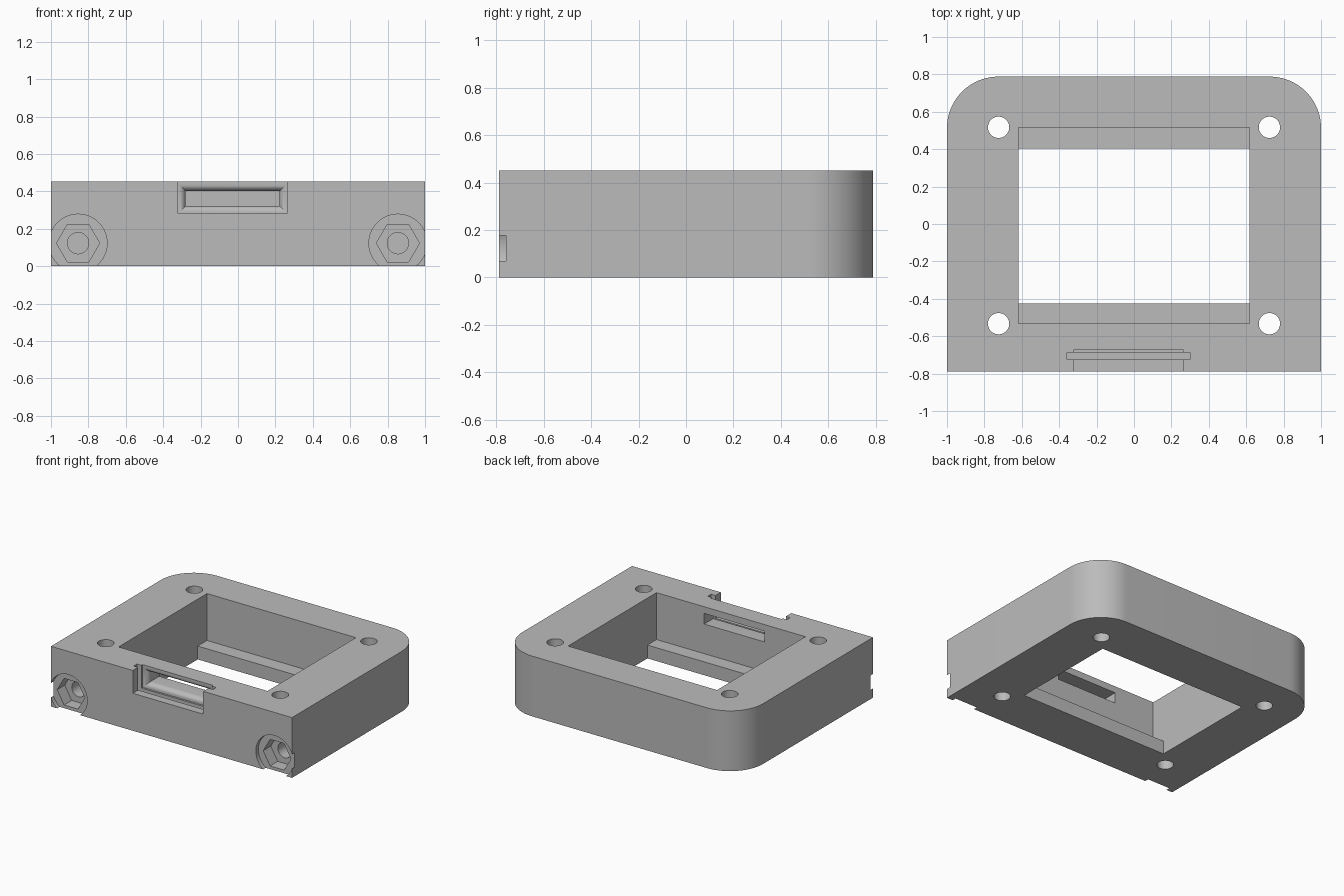
import bpy, bmesh
from math import sin, cos, pi
from mathutils import Vector

if "Cube" in bpy.data.objects:
    bpy.data.objects.remove(bpy.data.objects["Cube"], do_unlink=True)

W, D, H = 1.0, 0.788, 0.452        # half width, half depth, height
CORNER = 0.275                     # rear corner radius


def loft(name, rings):
    """Closed solid through a list of matching point rings."""
    bm = bmesh.new()
    vs = [[bm.verts.new(p) for p in ring] for ring in rings]
    n = len(vs[0])
    for a, b in zip(vs, vs[1:]):
        for i in range(n):
            j = (i + 1) % n
            bm.faces.new((a[i], a[j], b[j], b[i]))
    bm.faces.new(vs[0])
    bm.faces.new(vs[-1])
    bmesh.ops.recalc_face_normals(bm, faces=bm.faces)
    mesh = bpy.data.meshes.new(name)
    bm.to_mesh(mesh)
    bm.free()
    obj = bpy.data.objects.new(name, mesh)
    bpy.context.collection.objects.link(obj)
    return obj


def prism(name, outline, axis, lo, hi):
    """Extrude a 2D outline along the x, y or z axis."""
    def place(p, h):
        c = list(p)
        c.insert("xyz".index(axis), h)
        return Vector(c)
    return loft(name, [[place(p, h) for p in outline] for h in (lo, hi)])


def polygon(cx, cy, r, n):
    return [(cx + r * cos(2 * pi * i / n), cy + r * sin(2 * pi * i / n)) for i in range(n)]


def rect(x0, x1, y0, y1):
    return [(x0, y0), (x1, y0), (x1, y1), (x0, y1)]


# Frame body: square front corners, rounded rear corners
steps = 20
arc = [(W - CORNER + CORNER * cos(t), D - CORNER + CORNER * sin(t))
       for t in (pi / 2 * i / steps for i in range(steps + 1))]
outline = [(-W, -D), (W, -D)] + arc + [(-x, y) for x, y in reversed(arc)]
body = prism("frame_body", outline, "z", 0, H)

cutters = []

# Window with a ledge along its front and rear edges
ledge = 0.1
window = [(-0.425, -0.2), (0.405, -0.2), (0.405, ledge), (0.515, ledge),
          (0.515, 0.7), (-0.533, 0.7), (-0.533, ledge), (-0.425, ledge)]
cutters.append(prism("window_cutter", window, "x", -0.618, 0.618))

# Four vertical screw holes
for x in (-0.724, 0.724):
    for y in (-0.533, 0.517):
        cutters.append(prism("screw_hole_cutter", polygon(x, y, 0.057, 40), "z", -0.2, 0.7))

# Front bolt seats: washer recess, hexagonal nut pocket, blind bore
for x in (-0.855, 0.855):
    for r, n, depth in ((0.155, 64, 0.03), (0.115, 6, 0.12), (0.057, 40, 0.4)):
        cutters.append(prism("bolt_seat_cutter", polygon(x, 0.123, r, n), "y", -1, -D + depth))

# Front connector slot: open-topped pocket, rounded lip, opening into the window
X0, X1, Z0, Z1, LIP, BACK = -0.28, 0.222, 0.322, 0.402, 0.04, -0.672


def slot_ring(y, grow, top=None):
    pts = rect(X0 - grow, X1 + grow, Z0 - grow, top or Z1 + grow)
    return [Vector((x, y, z)) for x, z in pts]


rings = [slot_ring(y, LIP + 0.001, 0.7) for y in (-1, BACK)]
for i in range(9):
    t = pi / 2 * i / 8
    rings.append(slot_ring(BACK + LIP * (1 - cos(t)), LIP * (1 - sin(t))))
rings.append(slot_ring(-0.5, 0))
cutters.append(loft("connector_slot_cutter", rings))

# Wider groove across the pocket for a sliding plate
cutters.append(prism("plate_groove_cutter", rect(-0.357, 0.3, -0.725, -0.686), "z", 0.245, 0.7))

# Cut everything out of the body, then drop the cutters
for c in cutters:
    mod = body.modifiers.new(c.name, "BOOLEAN")
    mod.operation = "DIFFERENCE"
    mod.solver = "EXACT"
    mod.object = c
    c.hide_render = True
bpy.context.view_layer.update()
result = bpy.data.meshes.new_from_object(body.evaluated_get(bpy.context.evaluated_depsgraph_get()))
body.modifiers.clear()
body.data = result
for c in cutters:
    bpy.data.objects.remove(c, do_unlink=True)

# Single grey plastic
grey = bpy.data.materials.new("grey_plastic")
grey.use_nodes = True
colour = (0.5, 0.5, 0.5, 1)
grey.diffuse_color = colour
grey.node_tree.nodes["Principled BSDF"].inputs["Base Color"].default_value = colour
body.data.materials.clear()
body.data.materials.append(grey)

bpy.ops.object.select_all(action="DESELECT")
body.select_set(True)
bpy.context.view_layer.objects.active = body
bpy.ops.object.shade_smooth_by_angle()
